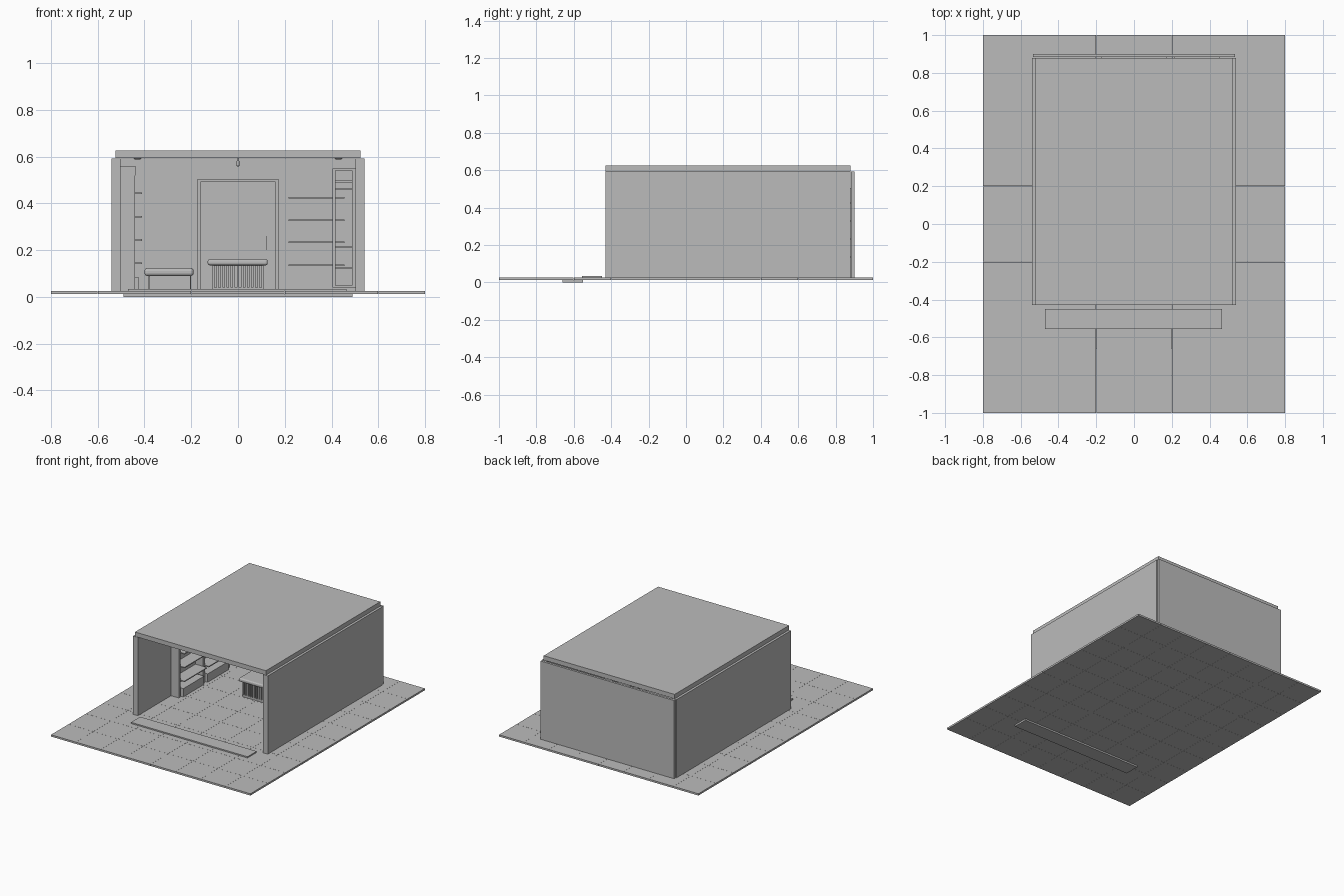
import bpy
import math

if "Cube" in bpy.data.objects:
    bpy.data.objects.remove(bpy.data.objects["Cube"])

grey = bpy.data.materials.new("plain grey")
grey.diffuse_color = (0.5, 0.5, 0.5, 1)
grey.use_nodes = True
grey.node_tree.nodes["Principled BSDF"].inputs["Base Color"].default_value = grey.diffuse_color


def mesh_object(name, verts, faces):
    mesh = bpy.data.meshes.new(name)
    mesh.from_pydata(verts, [], faces)
    mesh.materials.append(grey)
    obj = bpy.data.objects.new(name, mesh)
    bpy.context.collection.objects.link(obj)
    return obj


def boxes(name, items, bevel=0.0):
    """One object made of boxes, each given as (x0, x1, y0, y1, z0, z1)."""
    verts, faces = [], []
    for x0, x1, y0, y1, z0, z1 in items:
        n = len(verts)
        verts += [(x, y, z) for z in (z0, z1)
                  for x, y in ((x0, y0), (x1, y0), (x1, y1), (x0, y1))]
        faces += [[n + i for i in f] for f in
                  ((3, 2, 1, 0), (4, 5, 6, 7), (0, 1, 5, 4),
                   (1, 2, 6, 5), (2, 3, 7, 6), (3, 0, 4, 7))]
    obj = mesh_object(name, verts, faces)
    if bevel:
        mod = obj.modifiers.new("rounded edges", 'BEVEL')
        mod.width = bevel
        mod.segments = 3
    return obj


def lathe(name, x, y, profile, sides=16):
    """Capped turned shape from (radius, z) points, bottom to top."""
    verts = [(x + r * math.cos(math.tau * i / sides),
              y + r * math.sin(math.tau * i / sides), z)
             for r, z in profile for i in range(sides)]
    faces = [[k * sides + i, k * sides + (i + 1) % sides,
              (k + 1) * sides + (i + 1) % sides, (k + 1) * sides + i]
             for k in range(len(profile) - 1) for i in range(sides)]
    last = (len(profile) - 1) * sides
    faces += [list(range(sides))[::-1], [last + i for i in range(sides)]]
    return mesh_object(name, verts, faces)


# Paved floor: square tiles with hairline joints
T, G = 0.2, 0.0004
boxes("floor_tiles", [(-0.8 + i * T + G, -0.8 + (i + 1) * T - G,
                       -1 + j * T + G, -1 + (j + 1) * T - G, 0.012, 0.025)
                      for i in range(8) for j in range(10)])

# Entrance threshold above and footing plate below the floor
boxes("threshold", [(-0.47, 0.465, -0.555, -0.45, 0.025, 0.034)])
boxes("footing_plate", [(-0.49, 0.49, -0.66, -0.55, 0.0, 0.0118)])

# Shell
for side, s in (("left", -1), ("right", 1)):
    a, b = sorted((0.502 * s, 0.54 * s))
    boxes(side + "_wall", [(a, b, -0.43, 0.88, 0.025, 0.592)])
boxes("back_wall", [(-0.535, 0.535, 0.883, 0.9, 0.025, 0.592)])
boxes("roof", [(-0.525, 0.525, -0.43, 0.88, 0.594, 0.626)])

# Back door with surround and pull handle
boxes("door_frame", [(-0.173, -0.161, 0.858, 0.883, 0.025, 0.505),
                     (0.161, 0.173, 0.858, 0.883, 0.025, 0.505),
                     (-0.161, 0.161, 0.858, 0.883, 0.491, 0.505)])
boxes("door", [(-0.161, 0.161, 0.868, 0.883, 0.025, 0.491)])
boxes("door_handle", [(0.121, 0.125, 0.846, 0.851, 0.2, 0.26),
                      (0.121, 0.125, 0.851, 0.868, 0.21, 0.214),
                      (0.121, 0.125, 0.851, 0.868, 0.246, 0.25)])

# Counter: rounded top on a slatted base with a plinth
Y0, Y1 = 0.2, 0.45
boxes("counter_top", [(-0.13, 0.127, Y0 - 0.01, Y1 + 0.01, 0.135, 0.162)], 0.01)
boxes("counter_core", [(-0.1, 0.1, Y0 + 0.018, Y1 - 0.018, 0.04, 0.135)])
boxes("counter_plinth", [(-0.108, 0.108, Y0 + 0.008, Y1 - 0.008, 0.025, 0.04)])
slats = []
for i in range(13):
    x = -0.11 + i * 0.0175
    for y in (Y0 + 0.006, Y1 - 0.018):
        slats.append((x, x + 0.01, y, y + 0.012, 0.04, 0.135))
for i in range(11):
    y = Y0 + 0.028 + i * 0.0185
    for x in (-0.11, 0.1):
        slats.append((x, x + 0.01, y, y + 0.01, 0.04, 0.135))
boxes("counter_slats", slats)

# Padded bench against the back wall
boxes("bench_cushion", [(-0.4, -0.19, 0.72, 0.85, 0.09, 0.124)], 0.012)
boxes("bench_legs", [(x, x + 0.006, y, y + 0.006, 0.025, 0.092)
                     for x in (-0.383, -0.206) for y in (0.735, 0.83)])

# Left wall display: posts, header, backing and projecting shelves
posts = (-0.05, 0.23, 0.51)
boxes("left_display_posts", [(-0.502, -0.44, y, y + 0.022, 0.025, 0.56)
                             for y in posts])
boxes("left_display_header", [(-0.502, -0.438, posts[0], 0.532, 0.52, 0.56)])
boxes("left_shelves", [(-0.502, -0.41, y + 0.022, y + 0.28, z, z + 0.007)
                       for y in posts[:2] for z in (0.14, 0.24, 0.34, 0.44)])
boxes("left_display_base", [(-0.502, -0.425, y + 0.03, y + 0.27, 0.025, 0.085)
                            for y in posts[:2]])

# Right wall rack: open end frames, shelves and rails
frames = []
for y in posts:
    for x0, x1, z0, z1 in ((0.405, 0.417, 0.04, 0.55), (0.488, 0.502, 0.04, 0.55),
                           (0.417, 0.488, 0.04, 0.05), (0.417, 0.488, 0.54, 0.55)):
        frames.append((x0, x1, y, y + 0.014, z0, z1))
boxes("right_rack_frames", frames)
boxes("right_rack_shelves", [(0.405, 0.5, y + 0.014, y + 0.28, z, z + 0.007)
                             for y in posts[:2] for z in (0.12, 0.21, 0.46, 0.49)])

# Thin shelves on the back wall
boxes("back_shelves", [(0.215, 0.455, 0.77, 0.883, z, z + 0.007)
                       for z in (0.132, 0.23, 0.325, 0.421)])

# Ceiling lights: one small pendant and recessed spots
pendant = lathe("pendant_lamp", 0, 0.32, [(0.004, 0.558), (0.007, 0.564), (0.007, 0.578),
                                (0.002, 0.586), (0.002, 0.595)])
for i, y in enumerate((0.0, 0.3, 0.6)):
    for x in (-0.43, 0.43):
        lathe("ceiling_spot", x, y, [(0.012, 0.588), (0.017, 0.592), (0.017, 0.595)])
